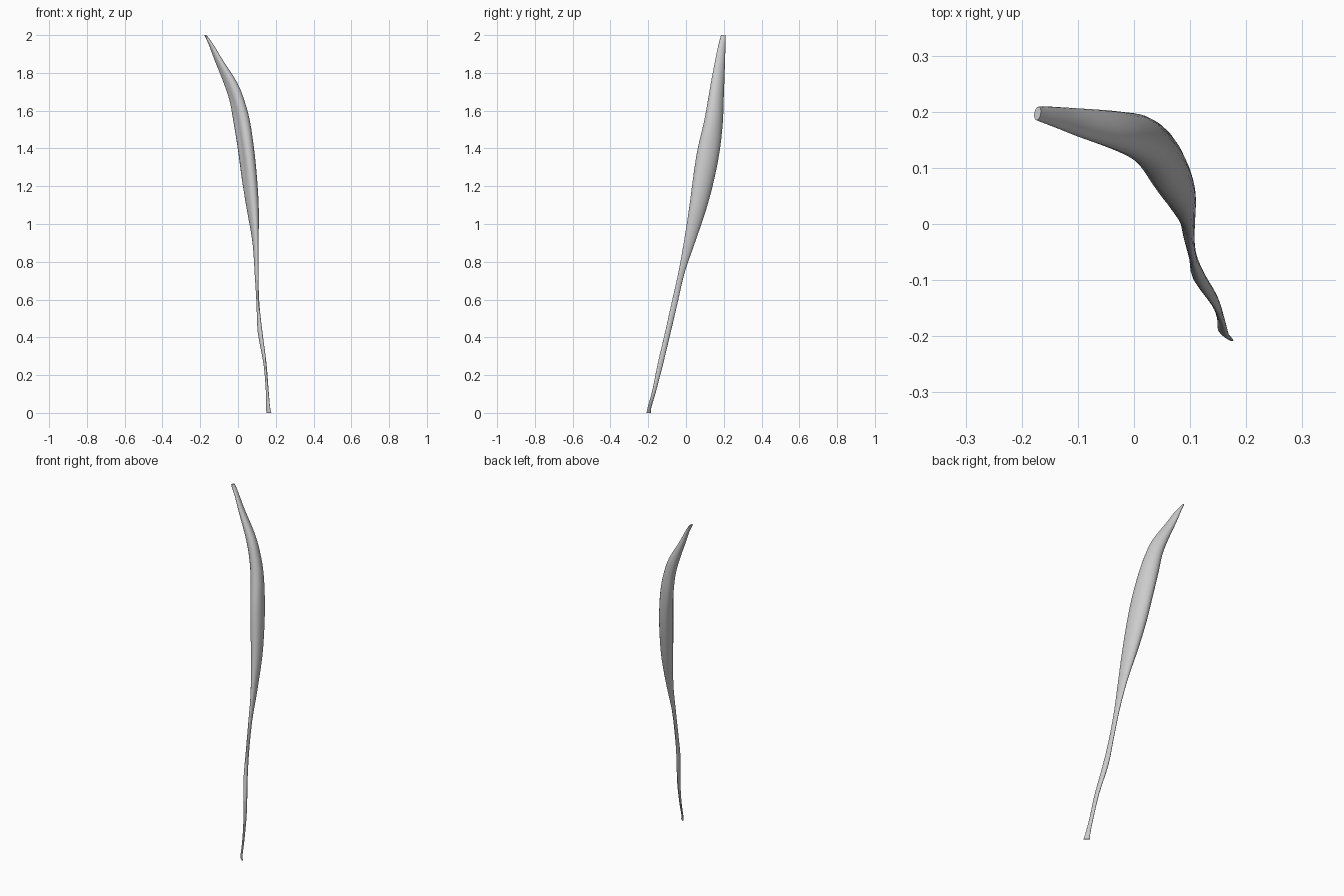
import bpy, bmesh, math

if "Cube" in bpy.data.objects:
    bpy.data.objects.remove(bpy.data.objects["Cube"])

# Slices of the muscle: z, x min, x max, y min, y max, skew of the section
STATIONS = [
    (0.00, 0.150, 0.177, -0.209, -0.186, -0.90),
    (0.03, 0.149, 0.170, -0.203, -0.183, -0.80),
    (0.12, 0.147, 0.162, -0.178, -0.157, -0.50),
    (0.26, 0.135, 0.151, -0.150, -0.121, -0.30),
    (0.43, 0.104, 0.129, -0.110, -0.080, -0.30),
    (0.58, 0.098, 0.113, -0.077, -0.045, -0.30),
    (0.74, 0.088, 0.108, -0.041, -0.008, -0.30),
    (0.90, 0.077, 0.109, -0.012, 0.047, -0.30),
    (1.08, 0.046, 0.110, 0.016, 0.108, -0.27),
    (1.24, 0.020, 0.101, 0.037, 0.150, -0.27),
    (1.39, 0.000, 0.086, 0.060, 0.179, -0.27),
    (1.54, -0.024, 0.064, 0.095, 0.195, -0.30),
    (1.65, -0.044, 0.035, 0.115, 0.199, -0.30),
    (1.75, -0.077, -0.005, 0.132, 0.203, -0.35),
    (1.87, -0.125, -0.082, 0.155, 0.207, -0.40),
    (1.95, -0.155, -0.130, 0.172, 0.209, -0.30),
    (2.00, -0.178, -0.166, 0.185, 0.209, 0.30),
]
SIDES = 24
SUB = 3


def spline(a, b, c, d, t):
    """Limited cubic through b and c, so slices blend without kinks."""
    m0, m1 = (c - a) / 2, (d - b) / 2
    return ((2*t**3 - 3*t**2 + 1) * b + (t**3 - 2*t**2 + t) * m0
            + (-2*t**3 + 3*t**2) * c + (t**3 - t**2) * m1)


def section(bm, z, x0, x1, y0, y1, skew):
    """Skewed oval with a shallow groove on the inner side."""
    cx, cy, rx, ry = (x0+x1)/2, (y0+y1)/2, (x1-x0)/2, (y1-y0)/2
    phi = math.acos(max(-1, min(1, skew)))
    groove = 0.28 * math.exp(-((z - 1.45) / 0.3) ** 2)
    ring = []
    for i in range(SIDES):
        t = math.tau * i / SIDES
        k = 1 - groove * math.exp(-((t - math.radians(228)) / 0.4) ** 2)
        ring.append(bm.verts.new((cx + k * rx * math.cos(t),
                                  cy + k * ry * math.cos(t - phi), z)))
    return ring


# Muscle belly with its two tendon ends
bm = bmesh.new()
rings = []
last = len(STATIONS) - 1
for i in range(last):
    quad = [STATIONS[max(0, min(last, i + k))] for k in (-1, 0, 1, 2)]
    for s in range(SUB):
        rings.append(section(bm, *[spline(*v, s / SUB) for v in zip(*quad)]))
rings.append(section(bm, *STATIONS[-1]))

for lo, hi in zip(rings, rings[1:]):
    for i in range(SIDES):
        j = (i + 1) % SIDES
        bm.faces.new((lo[i], lo[j], hi[j], hi[i]))
bm.faces.new(rings[0][::-1])
bm.faces.new(rings[-1])
bmesh.ops.recalc_face_normals(bm, faces=bm.faces)

mesh = bpy.data.meshes.new("muscle")
bm.to_mesh(mesh)
bm.free()
muscle = bpy.data.objects.new("muscle", mesh)
bpy.context.collection.objects.link(muscle)
bpy.context.view_layer.objects.active = muscle
muscle.select_set(True)
bpy.ops.object.shade_smooth_by_angle(angle=math.radians(40))
